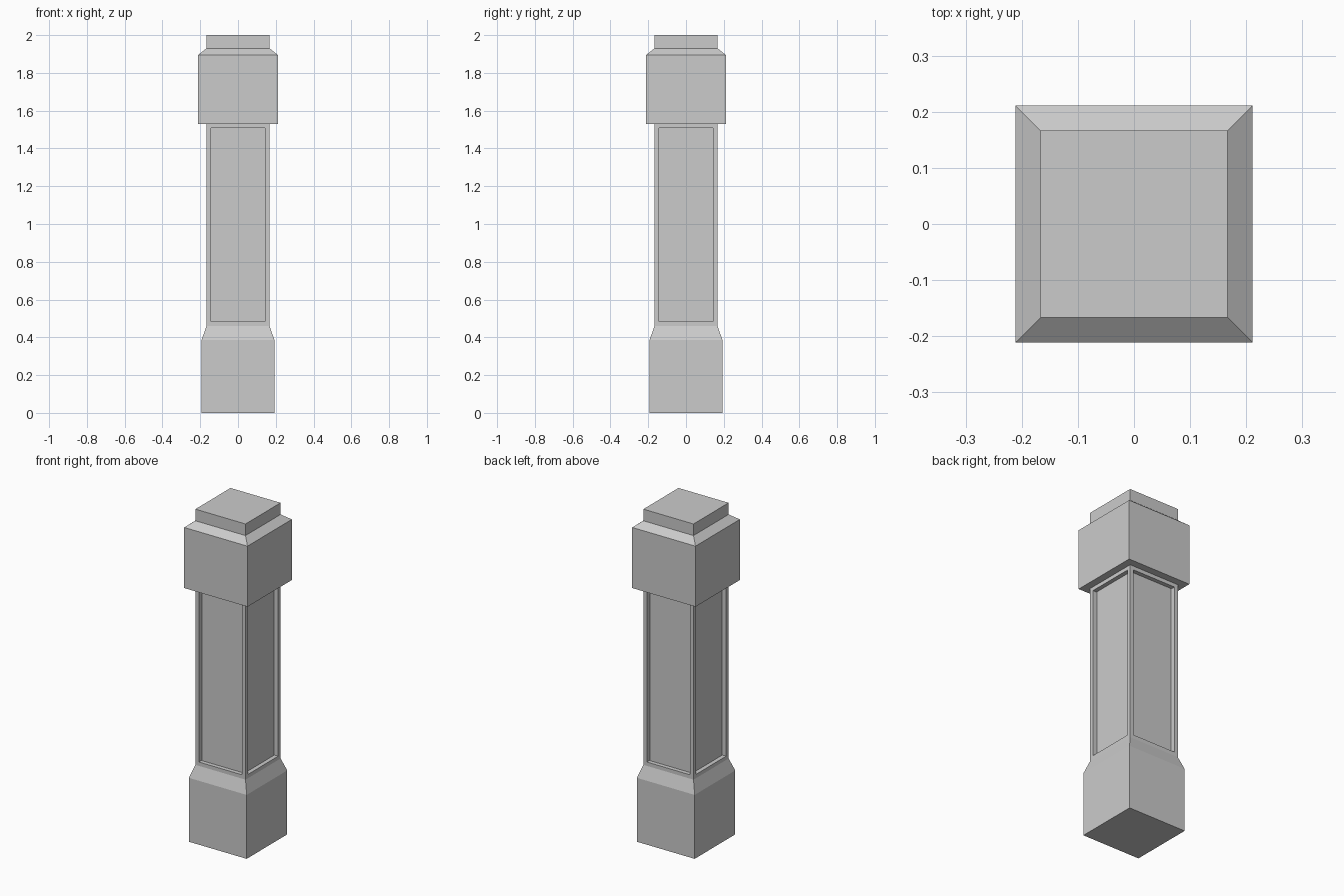
import bpy
import bmesh

if "Cube" in bpy.data.objects:
    bpy.data.objects.remove(bpy.data.objects["Cube"], do_unlink=True)

stone = bpy.data.materials.new("grey stone")
stone.use_nodes = True
GREY = (0.6, 0.6, 0.6, 1.0)
stone.diffuse_color = GREY
stone.node_tree.nodes["Principled BSDF"].inputs["Base Color"].default_value = GREY


def square_stack(name, profile, bottom=False, top=False, panel=None):
    """Skin square rings given as (half width, height); panel = (margin, depth)."""
    bm = bmesh.new()
    rings = [[bm.verts.new((sx * h, sy * h, z))
              for sx, sy in ((-1, -1), (1, -1), (1, 1), (-1, 1))]
             for h, z in profile]
    sides = []
    for low, high in zip(rings, rings[1:]):
        for i in range(4):
            j = (i + 1) % 4
            sides.append(bm.faces.new((low[i], low[j], high[j], high[i])))
    if bottom:
        bm.faces.new(rings[0][::-1])
    if top:
        bm.faces.new(rings[-1])
    bm.normal_update()
    if panel:
        margin, depth = panel
        bmesh.ops.inset_individual(bm, faces=sides, thickness=margin)
        pushed = bmesh.ops.extrude_discrete_faces(bm, faces=sides)["faces"]
        bm.normal_update()
        for face in pushed:
            bmesh.ops.translate(bm, verts=face.verts, vec=face.normal * -depth)
    mesh = bpy.data.meshes.new(name)
    bm.to_mesh(mesh)
    bm.free()
    mesh.materials.append(stone)
    obj = bpy.data.objects.new(name, mesh)
    bpy.context.collection.objects.link(obj)
    return obj


SHAFT = 0.167
BASE = 0.193
CAP = 0.211

# Plinth with a sloped shoulder
square_stack("plinth", [(BASE, 0), (BASE, 0.385), (SHAFT, 0.46)], bottom=True)

# Shaft with a recessed panel on each side
square_stack("panelled_shaft", [(SHAFT, 0.46), (SHAFT, 1.53)], panel=(0.0325, 0.025))

# Overhanging cap: the first ring closes the underside around the shaft
square_stack("cap", [(SHAFT, 1.53), (CAP, 1.53), (CAP, 1.895),
                     (SHAFT, 1.93), (SHAFT, 2.0)], top=True)
